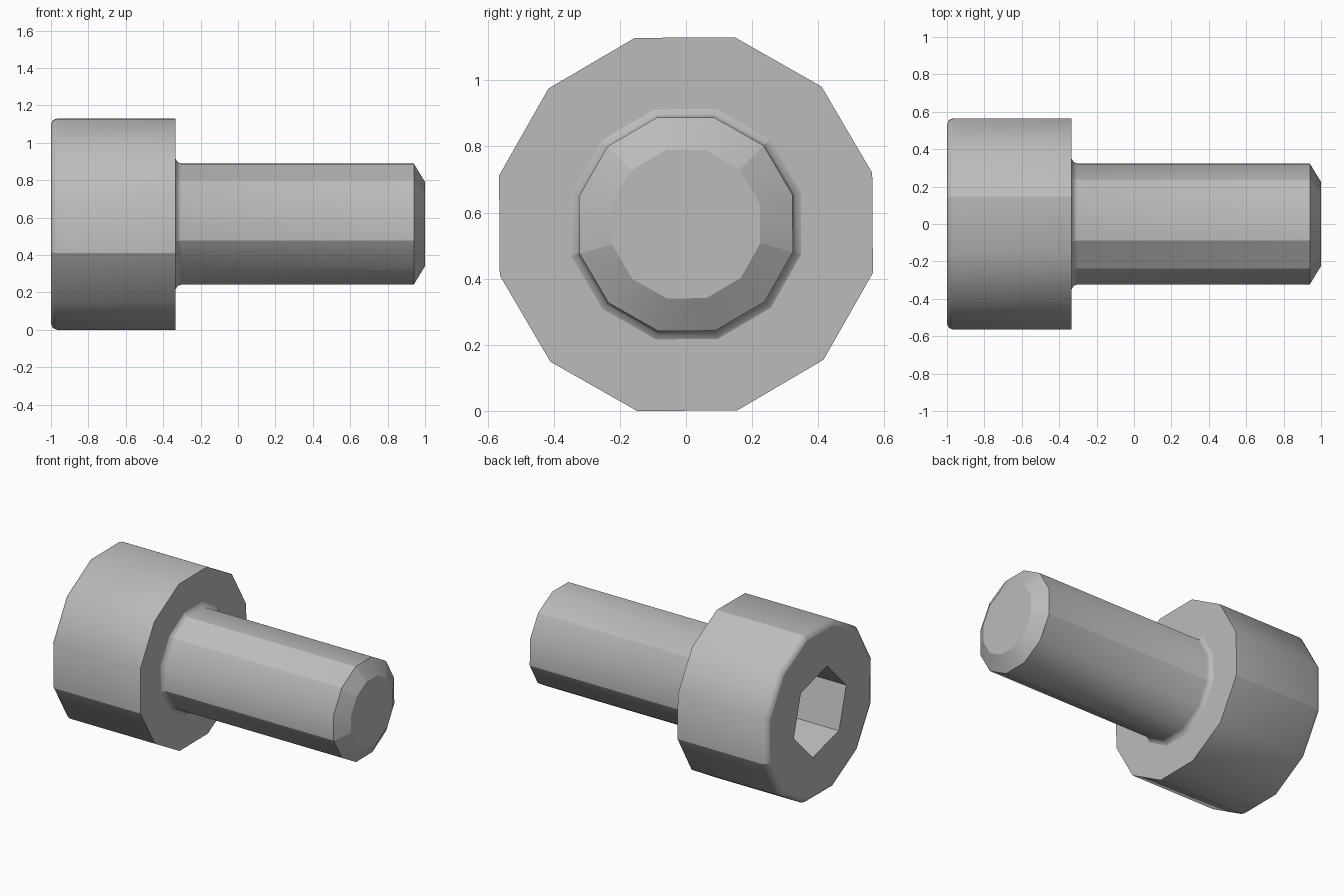
import bpy, bmesh, math

SIDES = 12
TURN = math.radians(15.4)      # roll of the bolt about its axis
AXIS_Z = 0.565                 # height of the bolt's axis
FLAT = math.cos(math.pi / 6)   # hexagon apothem / corner radius

cube = bpy.data.objects.get("Cube")
if cube:
    bpy.data.objects.remove(cube)

steel = bpy.data.materials.new("grey steel")
steel.use_nodes = True
grey = (0.5, 0.5, 0.5, 1)
steel.diffuse_color = grey
steel.node_tree.nodes["Principled BSDF"].inputs["Base Color"].default_value = grey


def lathe(name, profile, creases, cap_start=False, cap_end=False):
    """Turn (x, radius, is_hexagon, is_sharp) rings about the bolt axis.
    creases: numbers of the lengthwise edge lines kept sharp."""
    bm = bmesh.new()
    rings = []
    for x, radius, hexagon, _ in profile:
        ring = []
        for i in range(SIDES):
            a = TURN + math.tau * i / SIDES
            r = radius * FLAT if hexagon and i % 2 == 0 else radius
            ring.append(bm.verts.new((x, r * math.cos(a), AXIS_Z + r * math.sin(a))))
        rings.append(ring)
    for a, b in zip(rings, rings[1:]):
        for i in range(SIDES):
            j = (i + 1) % SIDES
            bm.faces.new((a[i], a[j], b[j], b[i]))
    if cap_start:
        bm.faces.new(rings[0])
    if cap_end:
        bm.faces.new(rings[-1])
    bmesh.ops.recalc_face_normals(bm, faces=bm.faces)
    for f in bm.faces:
        f.smooth = True
    # Sharp rings
    for ring, (_, _, _, sharp) in zip(rings, profile):
        if sharp:
            for i in range(SIDES):
                bm.edges.get((ring[i], ring[(i + 1) % SIDES])).smooth = False
    # Sharp lengthwise edges, including every socket corner
    for k in range(len(rings) - 1):
        in_socket = profile[k][2] and profile[k + 1][2]
        for i in range(SIDES):
            if (i % 2 == 1) if in_socket else (i in creases):
                bm.edges.get((rings[k][i], rings[k + 1][i])).smooth = False
    mesh = bpy.data.meshes.new(name)
    bm.to_mesh(mesh)
    bm.free()
    mesh.materials.append(steel)
    obj = bpy.data.objects.new(name, mesh)
    bpy.context.collection.objects.link(obj)
    return obj


# Head: hexagonal socket, rounded rim, cylinder wall, flat underside
lathe("bolt_head", [
    (-0.667, 0.289, True, True),
    (-1.0, 0.289, True, True),
    (-1.0, 0.55, False, True),
    (-0.99, 0.574, False, False),
    (-0.967, 0.584, False, False),
    (-0.333, 0.584, False, True),
    (-0.333, 0.36, False, True),
], creases={2, 6, 11}, cap_start=True)

# Shank: fillet under the head, straight body, chamfered tip
lathe("bolt_shank", [
    (-0.333, 0.36, False, True),
    (-0.324, 0.343, False, False),
    (-0.303, 0.334, False, False),
    (0.94, 0.334, False, True),
    (1.0, 0.232, False, True),
], creases={1, 3, 4, 6, 11}, cap_end=True)
